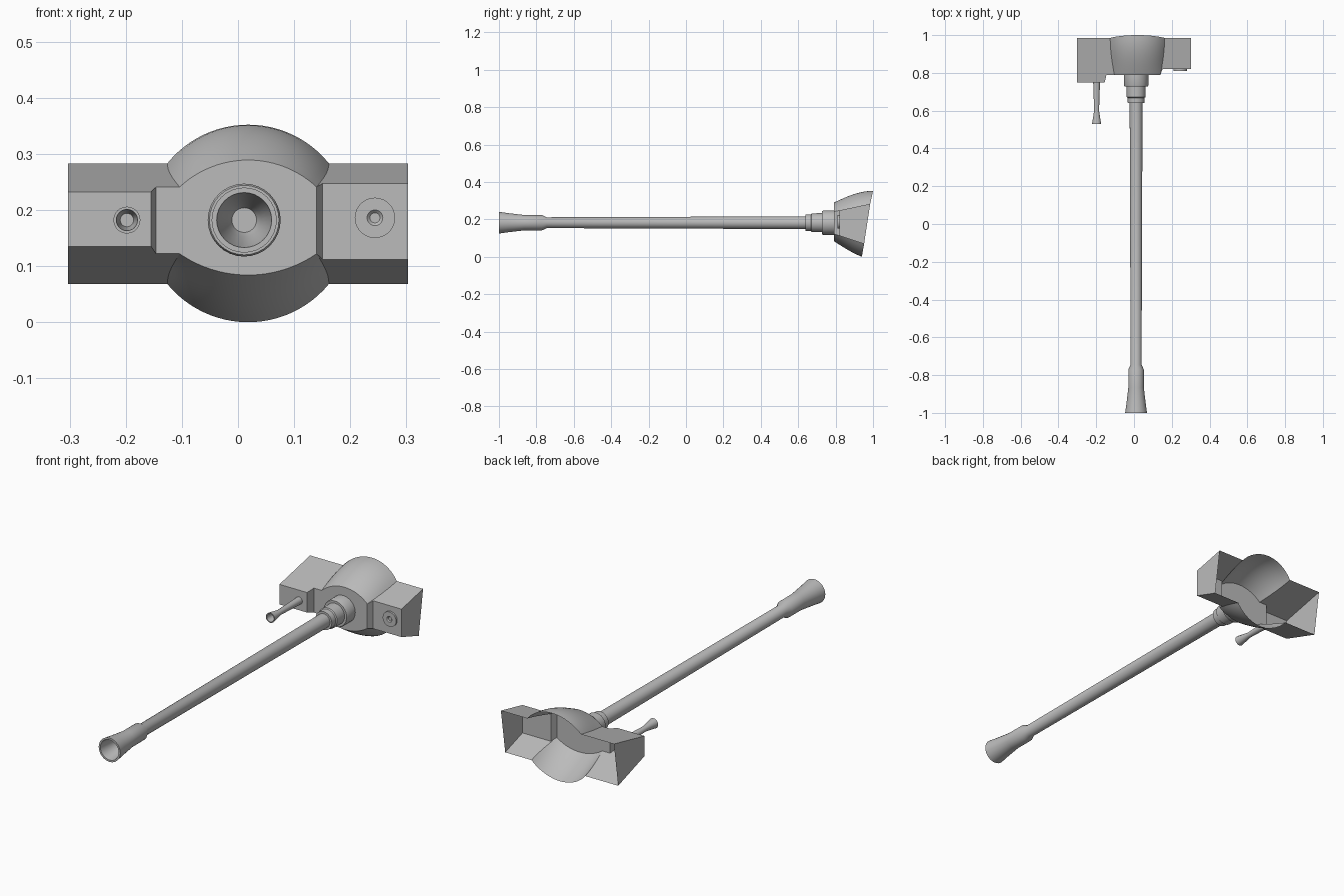
import bpy, bmesh, math

if "Cube" in bpy.data.objects:
    bpy.data.objects.remove(bpy.data.objects["Cube"])

grey = bpy.data.materials.new("steel grey")
grey.diffuse_color = (0.5, 0.5, 0.5, 1)
grey.use_nodes = True
grey.node_tree.nodes["Principled BSDF"].inputs["Base Color"].default_value = grey.diffuse_color


def finish(name, bm, angle=32):
    me = bpy.data.meshes.new(name)
    bm.to_mesh(me)
    bm.free()
    me.materials.append(grey)
    me.shade_smooth()
    me.set_sharp_from_angle(angle=math.radians(angle))
    ob = bpy.data.objects.new(name, me)
    bpy.context.collection.objects.link(ob)
    return ob


def lathe(name, cx, cz, profile, sides=32):
    """Turn (radius, y) points around an axis parallel to y."""
    bm = bmesh.new()
    rings = []
    for r, y in profile:
        if r == 0:
            rings.append([bm.verts.new((cx, y, cz))] * sides)
        else:
            rings.append([bm.verts.new((cx + r * math.cos(2 * math.pi * i / sides), y,
                                        cz + r * math.sin(2 * math.pi * i / sides)))
                          for i in range(sides)])
    for a, b in zip(rings, rings[1:]):
        for i in range(sides):
            j = (i + 1) % sides
            quad = list(dict.fromkeys((a[i], a[j], b[j], b[i])))
            bm.faces.new(quad)
    bmesh.ops.recalc_face_normals(bm, faces=bm.faces)
    return finish(name, bm)


# Mantlet: open-backed shell of two wings and a bulging centre
FRONT, CX, END = 0.79, 0.018, 0.303
STEPS, ARC = 8, 24


def top_z(y):
    return 0.241 + 0.2154 * (y - FRONT)


def low_z(y):
    return 0.122 - 0.333 * (y - FRONT)


def bulge(plane, edge_back, peak_back, peak0, peak1, bend):
    """Rows of arc points from the front face to the open back."""
    rows = []
    for k in range(STEPS + 1):
        s = k / STEPS
        ease = math.sin(s * math.pi / 2)
        ye = FRONT + s * (edge_back - FRONT)
        yp = FRONT + s * (peak_back - FRONT)
        w = 0.122 + 0.022 * ease
        ez = plane(ye)
        pz = peak0 + (peak1 - peak0) * (bend * ease + (1 - bend) * s)
        h = abs(pz - ez)
        half = 2 * math.atan(h / w)
        rad = w / math.sin(half)
        row = []
        for i in range(ARC + 1):
            a = half * (2 * i / ARC - 1)
            rise = rad * (math.cos(a) - math.cos(half)) / h
            row.append((CX + rad * math.sin(a), ye + (yp - ye) * rise, ez + (pz - ez) * rise))
        rows.append(row)
    return rows


bm = bmesh.new()


def face(points):
    bm.faces.new([bm.verts.new(p) for p in points])


top = bulge(top_z, 0.985, 1.0, 0.289, 0.352, 1.0)
low = bulge(low_z, 0.952, 0.94, 0.084, 0.0, 0.3)
for rows in (top, low):
    for a, b in zip(rows, rows[1:]):
        for i in range(ARC):
            face((a[i], a[i + 1], b[i + 1], b[i]))

# Front outline of each wing, from the centre outwards (x, y)
left = [(-0.146, FRONT), (-0.155, 0.75), (-END, 0.75)]
right = [(CX + 0.122, FRONT), (0.151, 0.82), (END, 0.82)]
for outline, col in ((left, 0), (right, ARC)):
    # sloping top and bottom plates
    for plane, rows, back in ((top_z, top, 0.985), (low_z, low, 0.952)):
        rim = [row[col] for row in rows]
        path = outline if col == 0 else outline[1:]
        out = [(x, y, plane(y)) for x, y in path + [(math.copysign(END, path[0][0]), back)]]
        face(rim + out[::-1])
    # front plates and step
    for (x0, y0), (x1, y1) in zip(outline, outline[1:]):
        face(((x0, y0, low_z(y0)), (x1, y1, low_z(y1)), (x1, y1, top_z(y1)), (x0, y0, top_z(y0))))
    # outer end plate
    x, y = outline[-1]
    face(((x, y, low_z(y)), (x, 0.952, low_z(0.952)), (x, 0.985, top_z(0.985)), (x, y, top_z(y))))

# Flat centre front
lx = left[0][0]
face(top[0] + low[0][::-1] + [(lx, FRONT, low_z(FRONT)), (lx, FRONT, top_z(FRONT))])
bmesh.ops.remove_doubles(bm, verts=bm.verts, dist=0.0004)
bmesh.ops.recalc_face_normals(bm, faces=bm.faces)
big = max((f for f in bm.faces if abs(f.normal.y) > 0.99), key=lambda f: f.calc_area())
if big.normal.y > 0:
    bmesh.ops.reverse_faces(bm, faces=bm.faces)
finish("mantlet", bm, 22)

# Main barrel with flared muzzle and hollow mouth
BX, BZ = 0.011, 0.182
lathe("barrel", BX, BZ, [
    (0, -0.86), (0.022, -0.86), (0.03, -0.88), (0.049, -1.0), (0.058, -1.0),
    (0.051, -0.95), (0.041, -0.865), (0.041, -0.77), (0.029, -0.745), (0.034, 0.645)])

# Stepped collar at the barrel root
lathe("barrel_collar", BX, BZ, [
    (0.03, 0.64), (0.044, 0.64), (0.045, 0.668), (0.05, 0.672), (0.051, 0.728),
    (0.062, 0.728), (0.065, 0.735), (0.065, FRONT)])

# Small side gun with flared hollow tip
lathe("side_gun", -0.198, 0.182, [
    (0, 0.59), (0.012, 0.59), (0.019, 0.53), (0.024, 0.53), (0.013, 0.6), (0.018, 0.75)], 24)

# Sight port with recessed centre
lathe("sight_port", 0.244, 0.186, [
    (0, 0.816), (0.009, 0.816), (0.014, 0.811), (0.036, 0.811), (0.036, 0.82)], 28)
